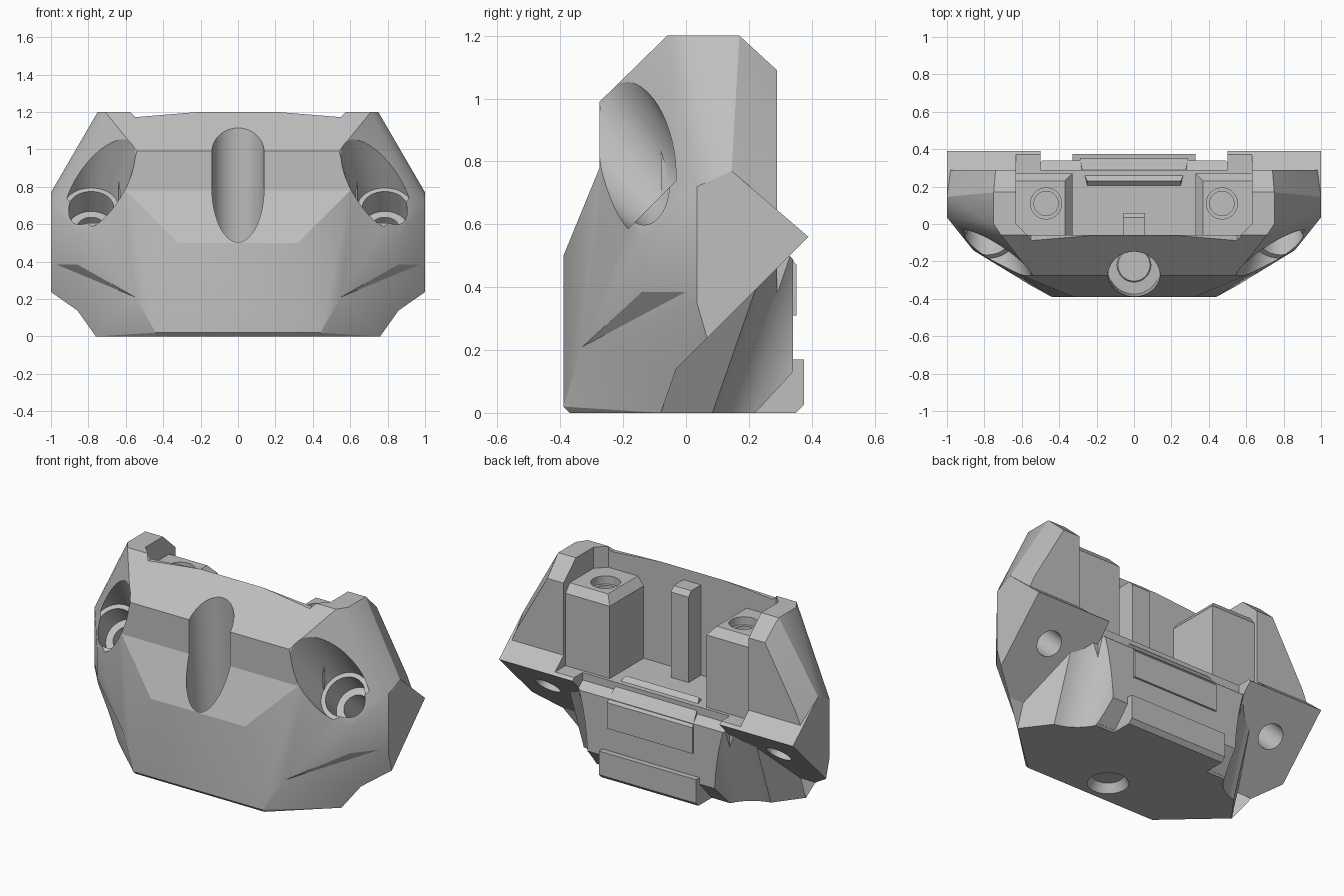
import bpy, bmesh, math
from mathutils import Matrix, Vector

cube = bpy.data.objects.get("Cube")
if cube:
    bpy.data.objects.remove(cube, do_unlink=True)

grey = bpy.data.materials.new("plain_grey")
grey.use_nodes = True
grey.diffuse_color = (0.52, 0.52, 0.52, 1)
grey.node_tree.nodes["Principled BSDF"].inputs["Base Color"].default_value = (0.52, 0.52, 0.52, 1)


def finish(name, bm):
    bmesh.ops.recalc_face_normals(bm, faces=bm.faces)
    mesh = bpy.data.meshes.new(name)
    bm.to_mesh(mesh)
    bm.free()
    obj = bpy.data.objects.new(name, mesh)
    mesh.materials.append(grey)
    bpy.context.collection.objects.link(obj)
    return obj


def hull(name, points, both=False):
    """Convex solid around points, optionally mirrored in x."""
    bm = bmesh.new()
    for x, y, z in points:
        bm.verts.new((x, y, z))
        if both:
            bm.verts.new((-x, y, z))
    res = bmesh.ops.convex_hull(bm, input=bm.verts)
    junk = {v for v in res["geom_interior"] + res["geom_unused"] if isinstance(v, bmesh.types.BMVert)}
    bmesh.ops.delete(bm, geom=list(junk), context="VERTS")
    bmesh.ops.dissolve_limit(bm, angle_limit=0.01, verts=bm.verts, edges=bm.edges)
    return finish(name, bm)


def extrude(bm, points, vec):
    face = bm.faces.new([bm.verts.new(p) for p in points])
    ext = bmesh.ops.extrude_face_region(bm, geom=[face])
    moved = [v for v in ext["geom"] if isinstance(v, bmesh.types.BMVert)]
    bmesh.ops.translate(bm, verts=moved, vec=vec)


def prism(name, profile, x0, x1):
    """Extrude a (y, z) profile along x."""
    bm = bmesh.new()
    extrude(bm, [(x0, y, z) for y, z in profile], (x1 - x0, 0, 0))
    return finish(name, bm)


def rod(name, start, axis, length, r0, r1=None):
    """Cylinder or cone from a start point along an axis."""
    bm = bmesh.new()
    bmesh.ops.create_cone(bm, cap_ends=True, segments=48, radius1=r0,
                          radius2=r0 if r1 is None else r1, depth=length)
    bmesh.ops.translate(bm, verts=bm.verts, vec=(0, 0, length / 2))
    turn = Vector((0, 0, 1)).rotation_difference(Vector(axis))
    bmesh.ops.transform(bm, verts=bm.verts, matrix=turn.to_matrix().to_4x4())
    bmesh.ops.translate(bm, verts=bm.verts, vec=start)
    return finish(name, bm)


def combine(target, other, operation="DIFFERENCE"):
    mod = target.modifiers.new("combine", "BOOLEAN")
    mod.operation = operation
    mod.solver = "EXACT"
    mod.object = other
    bpy.context.view_layer.objects.active = target
    bpy.ops.object.modifier_apply(modifier=mod.name)
    bpy.data.objects.remove(other, do_unlink=True)


def lower_recess(s):
    """Scooped rear corner, leaning back, with a slanted roof."""
    plan = [(0.43, 0.6)]
    for i in range(15):
        a = math.pi + i / 14 * math.radians(80)
        plan.append((0.68 + 0.25 * math.cos(a), 0.33 + 0.25 * math.sin(a)))
    plan += [(0.76, -0.08), (1.3, -0.08), (1.3, 0.6)]
    bm = bmesh.new()
    extrude(bm, [(s * x, y, -0.1) for x, y in plan], (0, 0, 1.2))
    lean = Matrix.Identity(4)
    lean[1][2] = 0.35
    bmesh.ops.transform(bm, verts=bm.verts, matrix=lean)
    cut = bmesh.ops.bisect_plane(bm, geom=bm.verts[:] + bm.edges[:] + bm.faces[:], dist=1e-5,
                                 plane_co=(0, 0, 0.17), plane_no=(0, -1, 1), clear_outer=True)
    edges = [e for e in cut["geom_cut"] if isinstance(e, bmesh.types.BMEdge)]
    bmesh.ops.contextual_create(bm, geom=edges)
    return finish("recess_cutter", bm)


def flared_pocket(s, seat, out):
    """Slanted socket that widens and drifts inward towards its mouth."""
    across = Vector((0, 1, 1)).normalized()
    points = []
    for t, r, shift, rise in ((0, 0.147, 0, 0), (0.8, 0.267, -0.1, 0.07)):
        for i in range(48):
            a = math.tau * i / 48
            side = Vector((s * (shift + r * math.cos(a)), 0, 0))
            points.append(seat + out * t + side + across * (rise + r * math.sin(a)))
    return hull("pocket", points)


# Faceted outer shell
body = hull("shell_body", [
    (0.44, -0.37, 0), (0.44, -0.39, 0.02), (0.76, -0.08, 0), (0.55, -0.33, 0.21),
    (0.86, -0.14, 0.385), (0.86, -0.14, 0.54), (0.32, -0.39, 0.5), (0.6, -0.275, 0.78),
    (0.54, -0.275, 0.99), (0.71, -0.06, 1.2), (0.75, 0, 1.2), (0.75, 0.17, 1.2),
    (0.74, 0.29, 1.09), (0.95, 0.29, 0.72), (1, 0.145, 0.77), (1, 0.035, 0.72),
    (1, 0.035, 0.23), (1, 0.29, 0.46), (1, 0.29, 0.6), (0.6, 0.22, 0), (0.6, 0.29, 0.08)], both=True)

# Front face steps back to an upright brow
combine(body, prism("brow_cutter", [(-0.39, 0.5), (-0.275, 0.78), (-0.275, 0.99),
                                    (-0.5, 0.99), (-0.5, 0.5)], -0.9, 0.9))

# Rear ledges and centre block
for s in (-1, 1):
    ledge = prism("ledge", [(0.39, 0.56), (0.145, 0.77), (0.05, 0.6), (0.05, 0.22)], s * 0.5, s)
    combine(body, ledge, "UNION")
centre = prism("centre", [(0, 0.01), (0.23, 0.01), (0.34, 0.13), (0.34, 0.49),
                          (0.25, 0.56), (0, 0.57)], -0.5, 0.5)
combine(body, centre, "UNION")

# Open rear cavity
cavity = hull("cavity", [(x, y, z) for z in (0.575, 1.4) for x, y in
                         ((0.57, -0.06), (0.63, 0), (0.63, 0.6))], both=True)
combine(body, cavity)

# Front centre groove with a through hole
combine(body, rod("groove", (0, -0.235, 0.3), (0, -0.065, 1), 1.2, 0.14))
combine(body, rod("through_hole", (0, -0.22, -0.1), (0, 0, 1), 0.6, 0.09))
combine(body, rod("countersink", (0, -0.22, -0.02), (0, 0, 1), 0.07, 0.125, 0.085))

for s in (-1, 1):
    # Lower cuts on each side
    combine(body, lower_recess(s))
    scoop = hull("scoop", [(s * x, y, z) for x, y, z in (
        (0.55, -0.33, 0.21), (1.083, 0.086, 0.431), (0.407, -0.408, -0.037),
        (0.823, -0.005, -0.063), (1.1, 0.168, 0.2), (0.953, -0.083, 0.437), (1.2, -0.4, -0.05))])
    combine(body, scoop)
    # Rim falls away towards the wings
    dip = hull("dip", [(s * x, y, z) for y in (-0.2, -0.02) for x, z in (
        (0.2, 1.201), (0.55, 1.172), (0.585, 1.21), (0.2, 1.25))])
    combine(body, dip)
    # Slanted screw pocket, seat and shaft
    seat = Vector((s * 0.785, -0.08, 0.69))
    down = Vector((0, 1, -1)).normalized()
    combine(body, flared_pocket(s, seat, -down))
    combine(body, rod("seat_bore", seat - down * 0.03, down, 0.18, 0.12))
    combine(body, rod("shaft", seat, down, 0.7, 0.075))

parts = [body]

# Screw blocks beside the wings
for s, side in ((1, "left"), (-1, "right")):
    plan = ((0.37, -0.08), (0.57, -0.08), (0.63, 0), (0.63, 0.23), (0.37, 0.23))
    points = [(s * x, y, 1.07) for x, y in plan]
    points += [(s * x, y, z) for z in (0.55, 1.02) for x, y in
               ((0.33, -0.08), (0.64, -0.08), (0.64, 0.27), (0.33, 0.27))]
    block = hull(side + "_screw_block", points)
    combine(block, rod("screw_hole", (s * 0.47, 0.11, 0.75), (0, 0, 1), 0.5, 0.065))
    combine(block, rod("screw_mouth", (s * 0.47, 0.11, 1.02), (0, 0, 1), 0.2, 0.083))
    parts.append(block)

# Centre pin on the inner wall
parts.append(prism("centre_pin", [(-0.08, 0.55), (0.06, 0.55), (0.06, 1.1), (0.035, 1.13),
                                  (-0.08, 1.13)], -0.06, 0.06))

# Rear latch block with tapered ends
parts.append(hull("latch_block", [
    (0.29, 0.2, 0.31), (0.29, 0.352, 0.31), (0.29, 0.352, 0.47),
    (0.28, 0.3, 0.54), (0.25, 0.23, 0.6), (0.25, 0.2, 0.57)], both=True))

# Foot bar
parts.append(prism("foot_bar", [(0.1, 0), (0.35, 0), (0.375, 0.025), (0.375, 0.17),
                                (0.33, 0.17), (0.1, 0.1)], -0.33, 0.33))

for obj in parts:
    bpy.ops.object.select_all(action="DESELECT")
    obj.select_set(True)
    bpy.context.view_layer.objects.active = obj
    bpy.ops.object.shade_smooth_by_angle(angle=math.radians(20))
